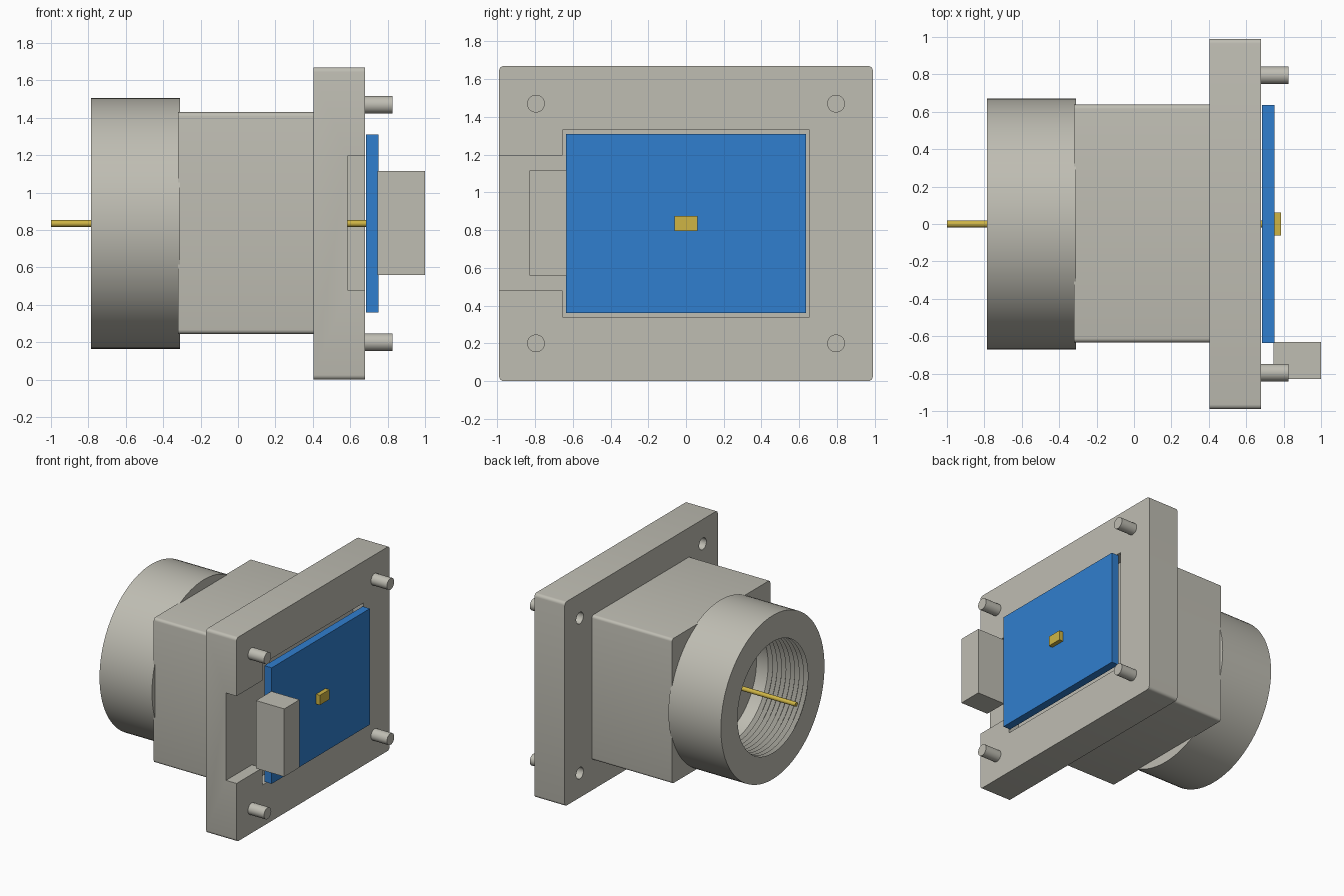
import bpy, bmesh, math
from mathutils import Matrix, Vector

cube = bpy.data.objects.get("Cube")
if cube:
    bpy.data.objects.remove(cube, do_unlink=True)


def material(name, rgb):
    m = bpy.data.materials.new(name)
    m.use_nodes = True
    m.diffuse_color = (*rgb, 1)
    m.node_tree.nodes["Principled BSDF"].inputs["Base Color"].default_value = (*rgb, 1)
    return m


GREY = material("warm grey metal", (0.52, 0.51, 0.45))
BLUE = material("board blue", (0.03, 0.21, 0.62))
GOLD = material("contact gold", (0.62, 0.46, 0.06))
AXIS_Z = 0.835


def finish(name, bm, mat):
    bmesh.ops.recalc_face_normals(bm, faces=bm.faces)
    mesh = bpy.data.meshes.new(name)
    bm.to_mesh(mesh)
    bm.free()
    mesh.materials.append(mat)
    ob = bpy.data.objects.new(name, mesh)
    bpy.context.collection.objects.link(ob)
    return ob


def box(name, x, y, z, mat, round_edges=0):
    """Box from (min, max) ranges; round_edges rounds the edges along x."""
    bm = bmesh.new()
    bmesh.ops.create_cube(bm, size=1)
    for v in bm.verts:
        v.co = Vector([(r[0] + r[1]) / 2 + c * (r[1] - r[0])
                       for r, c in zip((x, y, z), v.co)])
    if round_edges:
        along = [e for e in bm.edges
                 if abs(e.verts[0].co.x - e.verts[1].co.x) > 0.01]
        bmesh.ops.bevel(bm, geom=along, offset=round_edges, segments=4,
                        profile=0.5, affect='EDGES')
    return finish(name, bm, mat)


def rod(name, x0, x1, y, z, radius, mat, sides=32):
    bm = bmesh.new()
    bmesh.ops.create_cone(
        bm, cap_ends=True, segments=sides, radius1=radius, radius2=radius, depth=x1 - x0,
        matrix=Matrix.Translation(((x0 + x1) / 2, y, z)) @ Matrix.Rotation(math.pi / 2, 4, 'Y'))
    return finish(name, bm, mat)


def lathe(name, profile, mat, sides=96):
    """Spin a closed (x, radius) profile around the optical axis."""
    bm = bmesh.new()
    rings = []
    for i in range(sides):
        a = 2 * math.pi * i / sides
        rings.append([bm.verts.new((x, r * math.cos(a), AXIS_Z + r * math.sin(a)))
                      for x, r in profile])
    n = len(profile)
    for i in range(sides):
        p, q = rings[i], rings[(i + 1) % sides]
        for j in range(n):
            k = (j + 1) % n
            bm.faces.new((p[j], p[k], q[k], q[j]))
    return finish(name, bm, mat)


def cut(target, cutters):
    for c in cutters:
        c.hide_render = True
        mod = target.modifiers.new("cut", 'BOOLEAN')
        mod.operation = 'DIFFERENCE'
        mod.solver = 'EXACT'
        mod.object = c
    bpy.context.view_layer.update()
    deps = bpy.context.evaluated_depsgraph_get()
    mesh = bpy.data.meshes.new_from_object(target.evaluated_get(deps))
    target.modifiers.clear()
    target.data = mesh
    for c in cutters:
        bpy.data.objects.remove(c, do_unlink=True)


# Flange with board pocket, connector notch and blind screw holes
flange = box("flange", (0.405, 0.68), (-0.99, 0.99), (0, 1.67), GREY, 0.025)
corners = [(y, z) for y in (-0.795, 0.795) for z in (0.2, 1.47)]
cutters = [
    box("pocket_cutter", (0.585, 0.8), (-0.655, 0.655), (0.34, 1.33), GREY),
    box("notch_cutter", (0.585, 0.8), (-1.1, -0.64), (0.48, 1.195), GREY),
]
cutters += [rod("hole_cutter", 0.3, 0.52, y, z, 0.047, GREY) for y, z in corners]
cut(flange, cutters)

# Screw pins standing out of the flange
pins = [rod("screw_pin", 0.6, 0.825, y, z, 0.047, GREY) for y, z in corners]

# Body block
body = box("body_block", (-0.32, 0.41), (-0.633, 0.638), (0.245, 1.43), GREY, 0.022)

# Threaded collar
BACK, CREST, ROOT, PITCH = -0.785, 0.455, 0.485, 0.04
profile = [(-0.31, 0.67), (BACK, 0.67), (BACK, CREST)]
for i in range(9):
    x = BACK + i * PITCH
    profile += [(x + PITCH * 0.5, ROOT), (x + PITCH, CREST)]
profile.append((-0.31, CREST))
collar = lathe("threaded_collar", profile, GREY)

# Central contact rod
contact = rod("contact_rod", -1.0, 0.685, 0, AXIS_Z, 0.018, GOLD, 24)

# Circuit board with chip and connector
box("circuit_board", (0.685, 0.75), (-0.635, 0.635), (0.36, 1.31), BLUE)
box("chip", (0.75, 0.785), (-0.062, 0.062), (0.795, 0.875), GOLD)
box("connector", (0.745, 1.0), (-0.83, -0.632), (0.56, 1.115), GREY)

# Smooth the round parts, keep hard edges
bpy.ops.object.select_all(action='DESELECT')
for ob in [flange, body, collar, contact] + pins:
    ob.select_set(True)
bpy.context.view_layer.objects.active = flange
bpy.ops.object.shade_smooth_by_angle(angle=math.radians(30))
